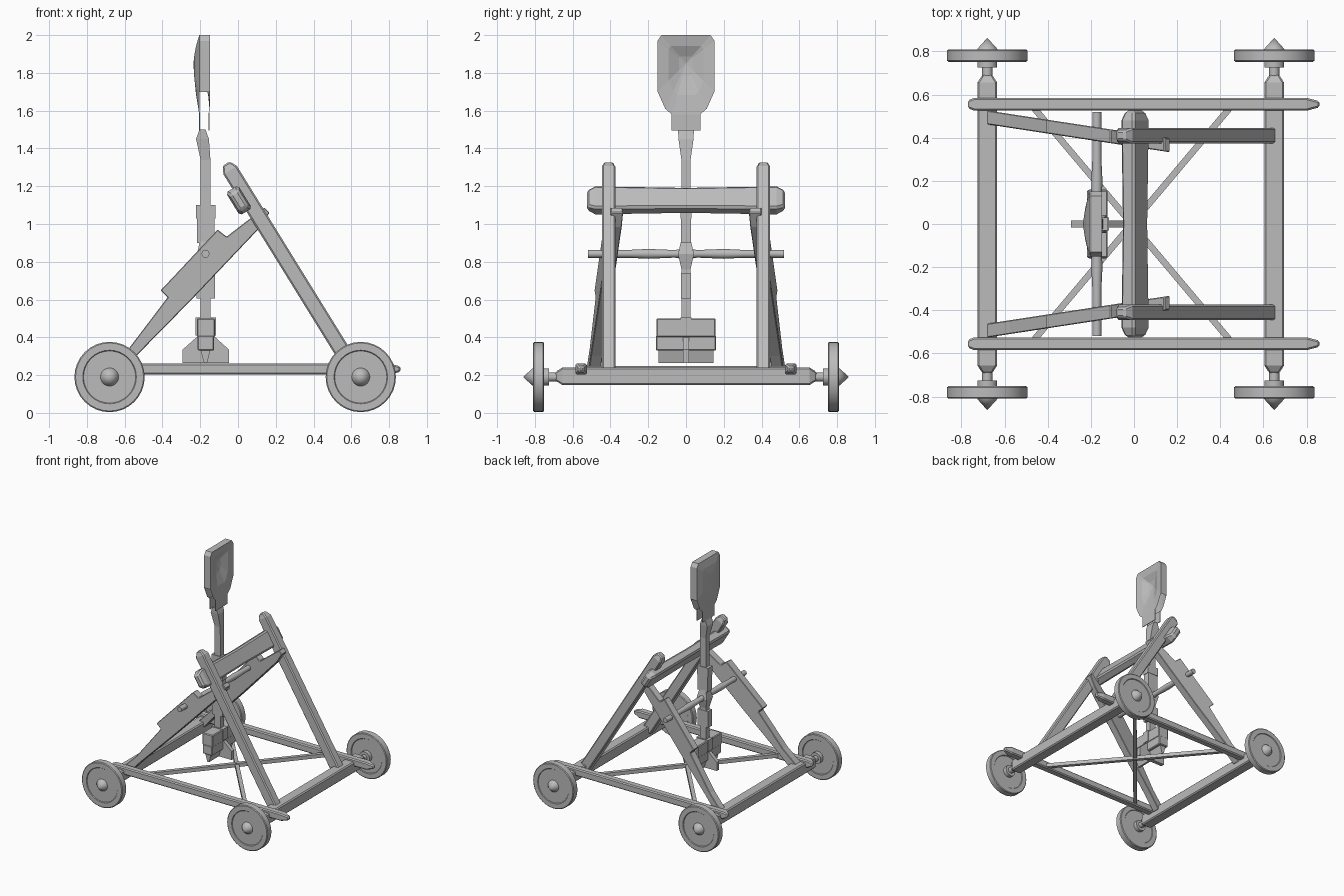
import bpy, bmesh, math
from mathutils import Vector

if "Cube" in bpy.data.objects:
    bpy.data.objects.remove(bpy.data.objects["Cube"])

grey = bpy.data.materials.new("plain grey")
grey.diffuse_color = (0.5, 0.5, 0.5, 1)
grey.use_nodes = True
grey.node_tree.nodes["Principled BSDF"].inputs["Base Color"].default_value = grey.diffuse_color


def finish(name, bm, bevel=0.0, smooth=False, fix=True):
    if fix:
        bmesh.ops.recalc_face_normals(bm, faces=bm.faces)
    me = bpy.data.meshes.new(name)
    bm.to_mesh(me)
    bm.free()
    me.materials.append(grey)
    ob = bpy.data.objects.new(name, me)
    bpy.context.collection.objects.link(ob)
    if bevel:
        m = ob.modifiers.new("bevel", 'BEVEL')
        m.width, m.segments, m.limit_method = bevel, 1, 'ANGLE'
        m.angle_limit = math.radians(50)
    if smooth:
        bpy.ops.object.select_all(action='DESELECT')
        ob.select_set(True)
        bpy.context.view_layer.objects.active = ob
        bpy.ops.object.shade_smooth_by_angle(angle=math.radians(35))
    return ob


def loft(name, sections, U, V, bevel=0.0):
    """Rectangular sections (centre, half u, half v) joined along a path."""
    bm = bmesh.new()
    U, V = Vector(U), Vector(V)
    rings = []
    for c, u, v in sections:
        rings.append([bm.verts.new(Vector(c) + U * u * a + V * v * b)
                      for a, b in ((-1, -1), (1, -1), (1, 1), (-1, 1))])
    for r, q in zip(rings, rings[1:]):
        for i in range(4):
            j = (i + 1) % 4
            bm.faces.new((r[i], r[j], q[j], q[i]))
    bm.faces.new(rings[0])
    bm.faces.new(rings[-1])
    return finish(name, bm, bevel)


def box(name, lo, hi, bevel=0.0):
    c = [(a + b) / 2 for a, b in zip(lo, hi)]
    h = [(b - a) / 2 for a, b in zip(lo, hi)]
    return loft(name, [((c[0], c[1], z), h[0], h[1]) for z in (lo[2], hi[2])],
                (1, 0, 0), (0, 1, 0), bevel)


def prism(name, pts, yfun, half, bevel=0.0):
    """xz outline given thickness in y, its y centre following yfun(x)."""
    bm = bmesh.new()
    a, b = [[bm.verts.new((x, yfun(x) + d, z)) for x, z in pts] for d in (-half, half)]
    bm.faces.new(a)
    bm.faces.new(b)
    for i in range(len(pts)):
        j = (i + 1) % len(pts)
        bm.faces.new((a[i], a[j], b[j], b[i]))
    return finish(name, bm, bevel)


def lathe(name, x, z, prof, s=1, n=32):
    """Turn a (radius, y) profile about a line along y."""
    bm = bmesh.new()
    rings = []
    for r, y in prof:
        if r == 0:
            rings.append([bm.verts.new((x, s * y, z))] * n)
        else:
            rings.append([bm.verts.new((x + r * math.cos(math.tau * i / n), s * y,
                                        z + r * math.sin(math.tau * i / n))) for i in range(n)])
    for p, q in zip(rings, rings[1:]):
        for i in range(n):
            j = (i + 1) % n
            bm.faces.new(list(dict.fromkeys((p[i], p[j], q[j], q[i]))))
    return finish(name, bm, 0, True)


X, Y, Z = (1, 0, 0), (0, 1, 0), (0, 0, 1)

# Axle beams and wheels
wheel = [(0, 0.67), (0.024, 0.67), (0.024, 0.725), (0.046, 0.725), (0.046, 0.757),
         (0.138, 0.757), (0.142, 0.752), (0.18, 0.752), (0.186, 0.757), (0.186, 0.804),
         (0.18, 0.809), (0.142, 0.809), (0.138, 0.804), (0.048, 0.804), (0.046, 0.812), (0, 0.863)]
for x, end in ((-0.68, "rear"), (0.65, "front")):
    loft(end + "_axle_beam",
         [((x, y, 0.194), w, w) for y, w in ((-0.69, 0.024), (-0.655, 0.046), (0.655, 0.046), (0.69, 0.024))],
         X, Z, 0.008)
    for s in (-1, 1):
        lathe(end + "_wheel", x, 0.19, wheel, s)

# Side rails
for s in (-1, 1):
    loft("side_rail", [((x, s * 0.555, 0.232), w, w) for x, w in
                       ((-0.77, 0.018), (-0.74, 0.03), (0.8, 0.03), (0.86, 0.014))], Y, Z, 0.008)

# Crossed floor braces
for s in (-1, 1):
    d = Vector((0.46, s * 0.545, 0))
    side = Vector((-d.y, d.x, 0)).normalized()
    o = Vector((-0.01, 0, 0.228 + s * 0.004))
    loft("floor_brace", [(o - d, 0.015, 0.015), (o + d, 0.015, 0.015)], side, Z)

# A-frame legs
top, foot = Vector((-0.06, 0, 1.315)), Vector((0.63, 0, 0.2))
along = (foot - top).normalized()
across = Vector((-along.z, 0, along.x))
rear_leg = [(-0.72, 0.2), (-0.574, 0.346), (-0.373, 0.611), (-0.41, 0.648), (-0.108, 0.97),
            (-0.06, 0.933), (0.14, 1.087), (0.167, 1.06), (0.12, 0.985), (-0.25, 0.595),
            (-0.54, 0.3), (-0.63, 0.2)]
for s in (-1, 1):
    off = Vector((0, s * 0.41, 0))
    loft("front_leg", [(off + top + along * t, u, v) for t, u, v in
                       ((-0.005, 0.022, 0.022), (0.035, 0.036, 0.042), (1.31, 0.036, 0.042))],
         Y, across, 0.008)
    prism("rear_leg", rear_leg, lambda x: s * (0.39 - 0.153 * x), 0.032, 0.004)

# Stop bar across the top of the frame
loft("stop_bar", [((0.005, y, 1.125), u, v) for y, u, v in
                  ((-0.525, 0.05, 0.026), (-0.48, 0.071, 0.038), (0, 0.064, 0.034),
                   (0.48, 0.071, 0.038), (0.525, 0.05, 0.026))], along, across, 0.012)

# Pivot rod
lathe("pivot_rod", -0.172, 0.842,
      [(0, -0.52), (0.021, -0.52), (0.021, -0.3), (0.026, -0.2), (0.02, -0.06), (0.03, 0),
       (0.02, 0.06), (0.026, 0.2), (0.021, 0.3), (0.021, 0.52), (0, 0.52)], 1, 12)

# Throwing arm with its hub and collars
AX = -0.172
loft("throwing_arm", [((AX, 0, z), u, v) for z, u, v in
                      ((0.4, 0.027, 0.024), (0.76, 0.028, 0.024), (0.84, 0.045, 0.042),
                       (0.92, 0.028, 0.024), (1.34, 0.026, 0.024))], X, Y)
box("upper_collar", (-0.222, -0.03, 1.03), (-0.12, 0.03, 1.1))
box("middle_collar", (-0.218, -0.027, 0.9), (-0.124, 0.027, 1.03))
box("lower_collar", (-0.22, -0.027, 0.605), (-0.122, 0.027, 0.74))
loft("arm_neck", [((x, 0, z), u, v) for x, z, u, v in
                  ((AX, 1.34, 0.026, 0.024), (-0.188, 1.45, 0.034, 0.04), (-0.188, 1.5, 0.016, 0.042))], X, Y)

# Counterweight with crossed fins below
box("counterweight_upper", (-0.218, -0.157, 0.4), (-0.122, 0.157, 0.5), 0.006)
box("counterweight_lower", (-0.214, -0.16, 0.33), (-0.126, 0.16, 0.41), 0.006)
box("counterweight_clasp", (-0.224, -0.03, 0.41), (-0.116, 0.03, 0.505))
prism("long_fin", [(-0.293, 0.265), (-0.293, 0.335), (-0.22, 0.4), (-0.12, 0.4), (-0.048, 0.335),
                   (-0.048, 0.265)], lambda x: 0, 0.016)
loft("cross_fin", [((AX, 0, 0.265), 0.008, 0.145), ((AX, 0, 0.345), 0.03, 0.147)], X, Y)

# Spoon head: dished front, bulging back, open sides at its lower end
half = [(0.13, 2.0), (0.15, 1.97), (0.15, 1.70), (0.11, 1.61), (0.075, 1.58)]
outline = half + [(-y, z) for y, z in reversed(half)]
n = len(outline)
bm = bmesh.new()


def ring(k, x):
    return [bm.verts.new((x, y * k, 1.85 + (z - 1.85) * k)) for y, z in outline]


def band(a, b, flip):
    for i in range(n):
        j = (i + 1) % n
        f = [a[i], a[j], b[j], b[i]]
        bm.faces.new(f[::-1] if flip else f)


rims = []
for xs, flip in (((-0.148, -0.158, -0.185, -0.195), True), ((-0.205, -0.222, -0.232, -0.236), False)):
    r = [ring(k, x) for k, x in zip((1, 0.62, 0.25), xs)]
    c = bm.verts.new((xs[3], 0, 1.85))
    band(r[0], r[1], flip)
    band(r[1], r[2], flip)
    for i in range(n):
        f = [r[2][i], r[2][(i + 1) % n], c]
        bm.faces.new(f[::-1] if flip else f)
    rims.append(r[0])
for i in range(n):
    j = (i + 1) % n
    if min(outline[i][1], outline[j][1]) > 1.65:
        bm.faces.new((rims[0][i], rims[0][j], rims[1][j], rims[1][i]))
finish("spoon_head", bm)

# Thin plates joining head and neck
for x in (-0.153, -0.203):
    box("spoon_plate", (x - 0.003, -0.078, 1.495), (x + 0.003, 0.078, 1.59))
